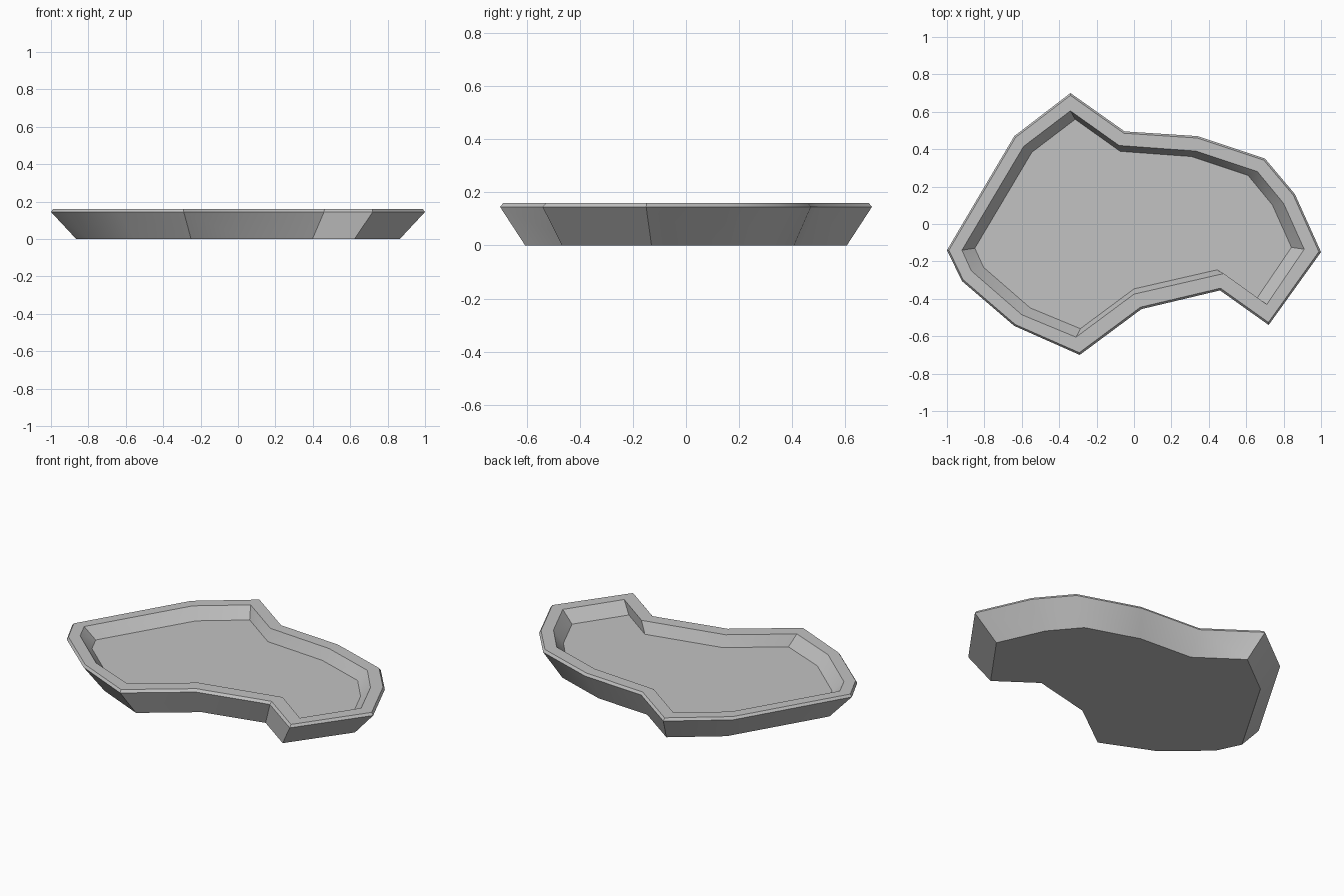
import bpy
import bmesh
import math

cube = bpy.data.objects.get("Cube")
if cube:
    bpy.data.objects.remove(cube, do_unlink=True)

# Outline of the basin at its widest, clockwise from the right tip
OUTER = [(-1, -.14), (-.64, .47), (-.34, .7), (-.05, .495), (.34, .47),
         (.7, .35), (.86, .16), (1, -.15), (.72, -.54), (.46, -.355),
         (.04, -.455), (-.29, -.7), (-.64, -.545), (-.92, -.305)]
# Outline of the inner lip
INNER = [(-.92, -.14), (-.59, .415), (-.34, .605), (-.08, .42), (.33, .39),
         (.66, .28), (.8, .11), (.91, -.135), (.71, -.43), (.48, -.265),
         (0, -.375), (-.31, -.605), (-.6, -.485), (-.87, -.25)]
RIM_HEIGHT = .16
BEVEL_HEIGHT = .145
FLOOR_HEIGHT = .094


def scaled(outline, factor):
    return [(x * factor, y * factor) for x, y in outline]


def blended(first, second, amount):
    return [(a[0] + (b[0] - a[0]) * amount, a[1] + (b[1] - a[1]) * amount)
            for a, b in zip(first, second)]


def grey_material():
    colour = (.54, .54, .54, 1)
    material = bpy.data.materials.new("stone_grey")
    material.use_nodes = True
    material.diffuse_color = colour
    shader = next(n for n in material.node_tree.nodes if n.type == 'BSDF_PRINCIPLED')
    shader.inputs["Base Color"].default_value = colour
    return material


def lofted_object(name, rings, material):
    """Join the rings in order and cap both ends."""
    bm = bmesh.new()
    loops = [[bm.verts.new((x, y, z)) for x, y in outline] for outline, z in rings]
    for lower, upper in zip(loops, loops[1:]):
        for i in range(len(lower)):
            j = (i + 1) % len(lower)
            bm.faces.new((lower[i], lower[j], upper[j], upper[i]))
    bm.faces.new(loops[0])
    bm.faces.new(loops[-1])
    bmesh.ops.recalc_face_normals(bm, faces=bm.faces[:])
    mesh = bpy.data.meshes.new(name)
    bm.to_mesh(mesh)
    bm.free()
    mesh.materials.append(material)
    obj = bpy.data.objects.new(name, mesh)
    bpy.context.collection.objects.link(obj)
    return obj


# Basin: base, flared wall, bevelled rim, inner wall and floor
basin = lofted_object("pond_basin", [
    (scaled(OUTER, .865), 0),
    (OUTER, BEVEL_HEIGHT),
    (blended(OUTER, INNER, .13), RIM_HEIGHT),
    (INNER, RIM_HEIGHT),
    (scaled(INNER, .925), FLOOR_HEIGHT),
], grey_material())

# Smooth the gentle bends and keep the strong corners sharp
bpy.ops.object.select_all(action='DESELECT')
basin.select_set(True)
bpy.context.view_layer.objects.active = basin
bpy.ops.object.shade_smooth_by_angle(angle=math.radians(30))
